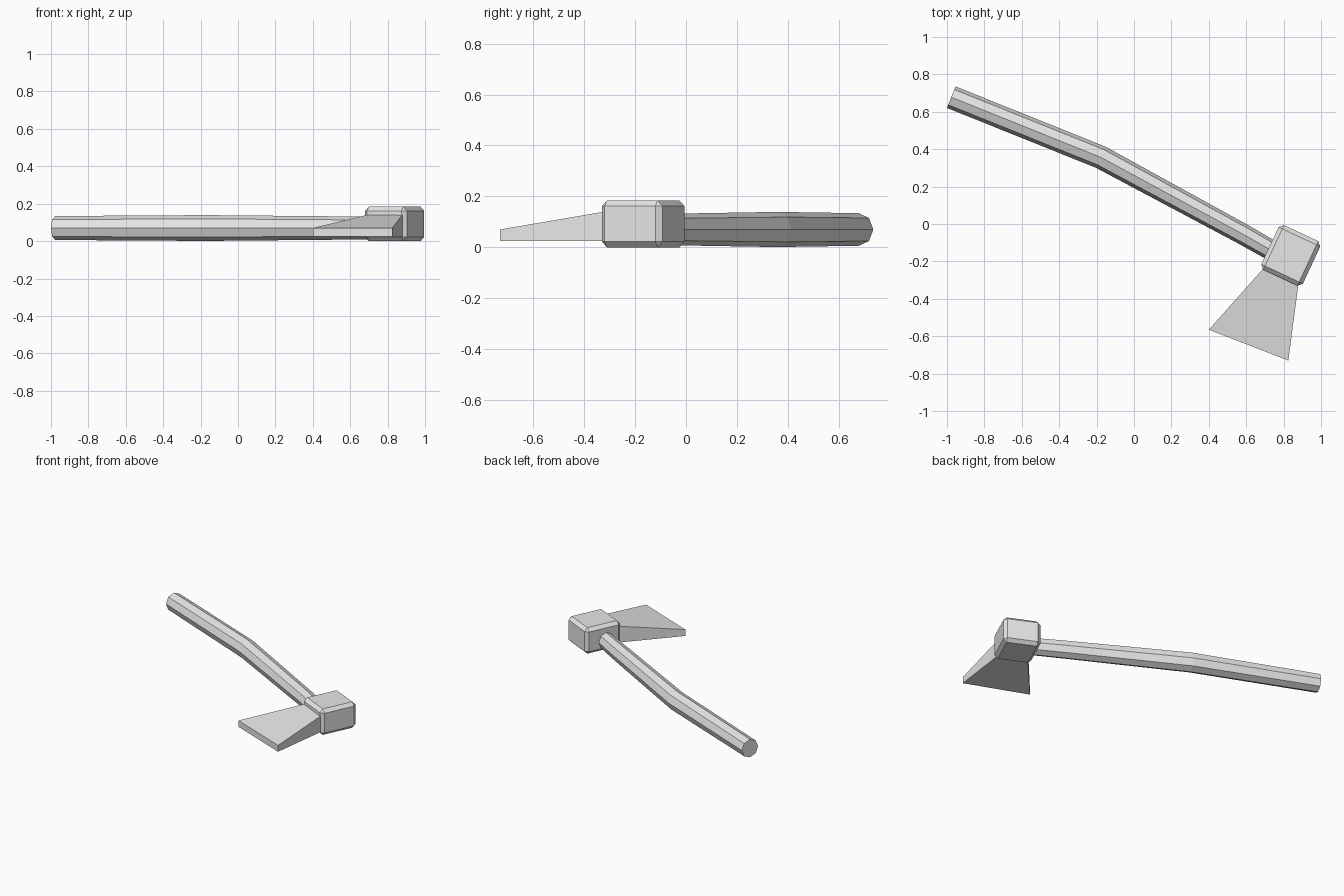
import bpy, bmesh, math
from mathutils import Vector, Matrix

if "Cube" in bpy.data.objects:
    bpy.data.objects.remove(bpy.data.objects["Cube"])

grey = bpy.data.materials.new("plain grey")
grey.diffuse_color = (0.8, 0.8, 0.8, 1)
grey.use_nodes = True
grey.node_tree.nodes["Principled BSDF"].inputs["Base Color"].default_value = grey.diffuse_color


def finish(bm, name):
    bmesh.ops.recalc_face_normals(bm, faces=bm.faces[:])
    mesh = bpy.data.meshes.new(name)
    bm.to_mesh(mesh)
    bm.free()
    mesh.materials.append(grey)
    obj = bpy.data.objects.new(name, mesh)
    bpy.context.collection.objects.link(obj)
    return obj


def bridge(bm, rings):
    """Skin a list of vertex rings and cap both ends."""
    n = len(rings[0])
    for a, b in zip(rings, rings[1:]):
        for i in range(n):
            j = (i + 1) % n
            bm.faces.new((a[i], a[j], b[j], b[i]))
    bm.faces.new(rings[0])
    bm.faces.new(rings[-1])


# Handle: eight-sided bent shaft; (x, y, side radius, vertical radius)
path = [(-0.977, 0.678, 0.062, 0.064), (-0.178, 0.357, 0.062, 0.069),
        (0.578, -0.052, 0.056, 0.062), (0.76, -0.155, 0.054, 0.059)]
bm = bmesh.new()
rings = []
for k, (x, y, r, rz) in enumerate(path):
    p, q = path[max(k - 1, 0)], path[min(k + 1, len(path) - 1)]
    along = Vector((q[0] - p[0], q[1] - p[1], 0)).normalized()
    side = Vector((-along.y, along.x, 0))
    ring = []
    for i in range(8):
        a = math.tau * i / 8
        ring.append(bm.verts.new(Vector((x, y, 0.07)) + side * r * math.cos(a)
                                 + Vector((0, 0, rz * math.sin(a)))))
    rings.append(ring)
bridge(bm, rings)
finish(bm, "handle")

# Head: chamfered block turned to follow the handle
bm = bmesh.new()
bmesh.ops.create_cube(bm, size=1)
bmesh.ops.scale(bm, vec=(0.246, 0.263, 0.184), verts=bm.verts[:])
bmesh.ops.bevel(bm, geom=bm.edges[:], offset=0.022, segments=1,
                affect='EDGES', offset_type='OFFSET')
bm.transform(Matrix.Translation((0.838, -0.168, 0.092))
             @ Matrix.Rotation(math.radians(-25), 4, 'Z'))
finish(bm, "head")

# Blade: flared wedge, flat underneath and thinner at the cutting edge
bm = bmesh.new()
rings = []
for left, right, top in (((0.40, -0.565), (0.825, -0.73), 0.07),
                         ((0.694, -0.235), (0.88, -0.315), 0.141)):
    rings.append([bm.verts.new(c) for c in (
        (*left, 0.025), (*right, 0.025), (*right, top), (*left, top))])
bridge(bm, rings)
finish(bm, "blade")
